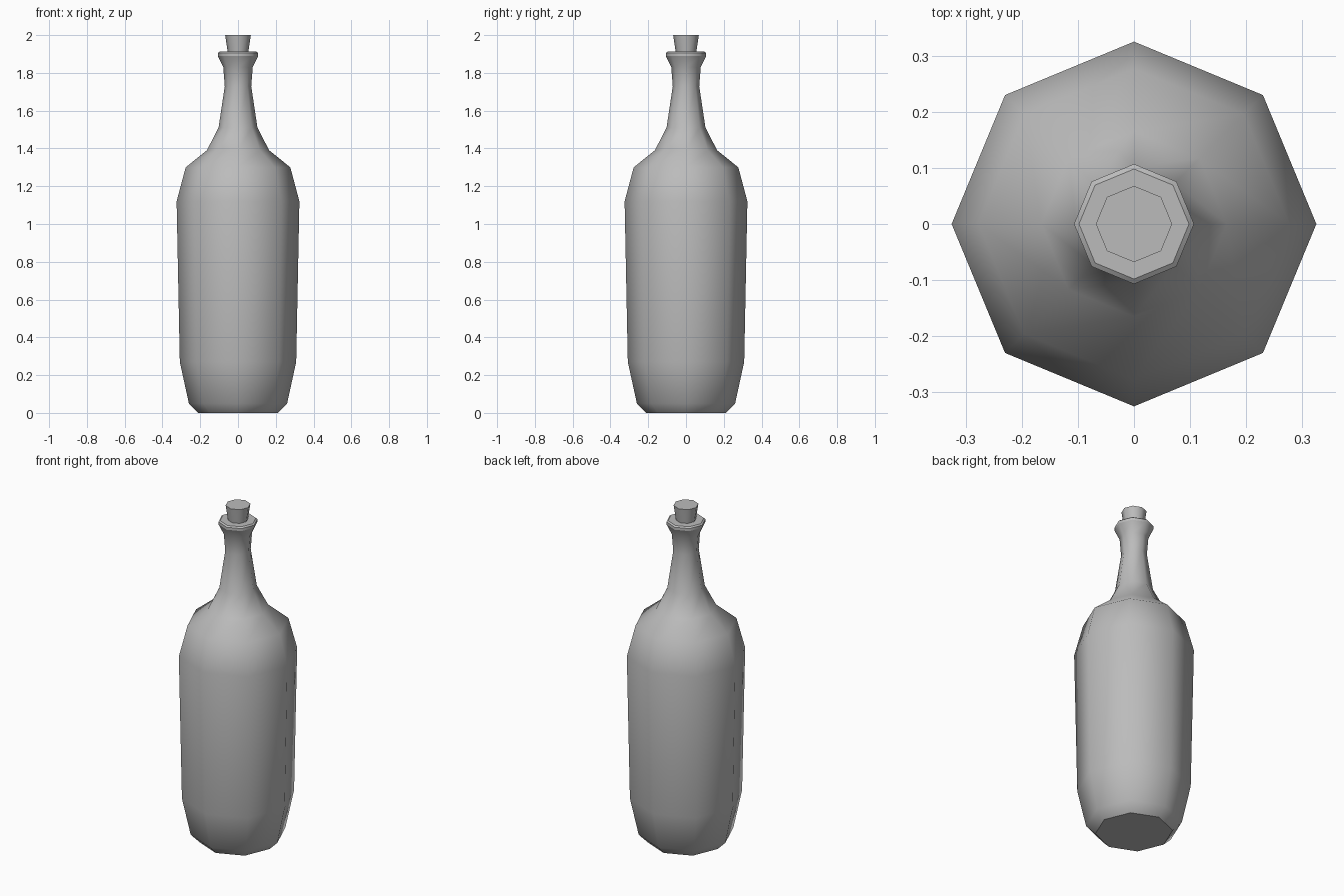
import bpy, bmesh
from math import cos, sin, tau

cube = bpy.data.objects.get("Cube")
if cube:
    bpy.data.objects.remove(cube, do_unlink=True)

SIDES = 8

grey = bpy.data.materials.new("plain grey")
grey.use_nodes = True
colour = (0.5, 0.5, 0.5, 1)
grey.diffuse_color = colour
grey.node_tree.nodes["Principled BSDF"].inputs["Base Color"].default_value = colour


def lathe(name, profile, sharp_rings):
    """Spin a (radius, height) profile into a capped, smooth-shaded solid."""
    bm = bmesh.new()
    rings = [[bm.verts.new((r * cos(tau * i / SIDES), r * sin(tau * i / SIDES), z))
              for i in range(SIDES)] for r, z in profile]
    for low, high in zip(rings, rings[1:]):
        for i in range(SIDES):
            j = (i + 1) % SIDES
            bm.faces.new((low[i], low[j], high[j], high[i])).smooth = True
    bm.faces.new(rings[0][::-1])
    bm.faces.new(rings[-1])
    # Crisp edges around the base and lip
    for k in sharp_rings:
        ring = rings[k]
        for i in range(SIDES):
            bm.edges.get((ring[i], ring[(i + 1) % SIDES])).smooth = False
    mesh = bpy.data.meshes.new(name)
    bm.to_mesh(mesh)
    bm.free()
    mesh.materials.append(grey)
    obj = bpy.data.objects.new(name, mesh)
    bpy.context.collection.objects.link(obj)
    return obj


# Bottle: base, body, shoulder, neck and flared lip
lathe("bottle", [(0.21, 0), (0.26, 0.05), (0.308, 0.27), (0.325, 1.12),
                 (0.277, 1.3), (0.165, 1.39), (0.103, 1.51), (0.07, 1.73),
                 (0.078, 1.83), (0.107, 1.89), (0.107, 1.905), (0.098, 1.912)],
      sharp_rings=(0, 9, 10, 11))

# Tapered stopper seated in the mouth
lathe("stopper", [(0.05, 1.88), (0.068, 2.0)], sharp_rings=(0, 1))
